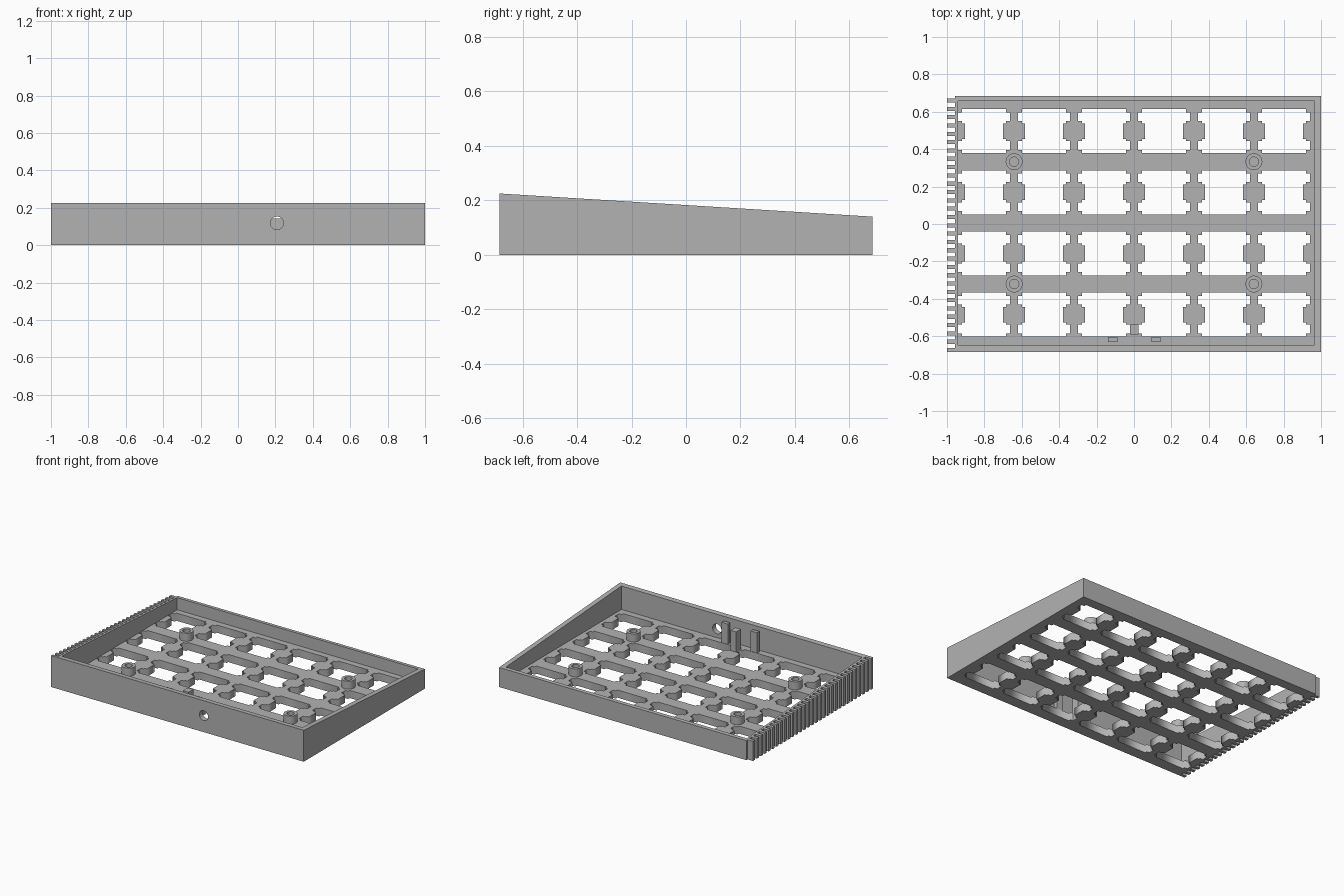
import bpy, bmesh, math
from mathutils import Matrix

if "Cube" in bpy.data.objects:
    bpy.data.objects.remove(bpy.data.objects["Cube"])

grey = bpy.data.materials.new("plain grey")
grey.use_nodes = True
grey.diffuse_color = (0.45, 0.45, 0.45, 1)
grey.node_tree.nodes["Principled BSDF"].inputs["Base Color"].default_value = grey.diffuse_color

FLOOR = 0.055                 # thickness of the key plate
PITCH_X, PITCH_Y = 0.3205, 0.327
MID_Y = 0.006
X0, X1, Y0, Y1 = -0.957, 1.0, -0.685, 0.685          # outer wall
IX0, IX1, IY0, IY1 = -0.942, 0.965, -0.648, 0.658    # inner wall


def rim(y):
    """Height of the sloping rim at depth y."""
    return 0.225 + (0.14 - 0.225) * (y - Y0) / (Y1 - Y0)


def add_object(name, data):
    obj = bpy.data.objects.new(name, data)
    bpy.context.scene.collection.objects.link(obj)
    data.materials.append(grey)
    return obj


def mesh_object(name, bm):
    bmesh.ops.recalc_face_normals(bm, faces=bm.faces[:])
    mesh = bpy.data.meshes.new(name)
    bm.to_mesh(mesh)
    bm.free()
    return add_object(name, mesh)


def select(obj):
    bpy.ops.object.select_all(action='DESELECT')
    obj.select_set(True)
    bpy.context.view_layer.objects.active = obj


def add_box(bm, x0, x1, y0, y1, z0, top):
    """Box whose top follows the function top(y)."""
    for v in bmesh.ops.create_cube(bm, size=1)["verts"]:
        x = x1 if v.co.x > 0 else x0
        y = y1 if v.co.y > 0 else y0
        v.co = (x, y, top(y) if v.co.z > 0 else z0)


# Outer wall: a rectangular ring with a sloping rim
bm = bmesh.new()
outer = [(X0, Y0), (X1, Y0), (X1, Y1), (X0, Y1)]
inner = [(IX0, IY0), (IX1, IY0), (IX1, IY1), (IX0, IY1)]
loops = [[bm.verts.new((x, y, rim(y) if high else 0)) for x, y in pts]
         for pts, high in ((outer, False), (outer, True), (inner, True), (inner, False))]
for a in range(4):
    for i in range(4):
        p, q, j = loops[a], loops[(a + 1) % 4], (i + 1) % 4
        bm.faces.new((p[i], p[j], q[j], q[i]))
wall = mesh_object("outer_wall", bm)

# Round cable hole through the front wall
bm = bmesh.new()
bmesh.ops.create_cone(bm, cap_ends=True, segments=32, radius1=0.035, radius2=0.035, depth=0.2,
                      matrix=Matrix.Translation((0.208, Y0, 0.118)) @ Matrix.Rotation(math.pi / 2, 4, 'X'))
cutter = mesh_object("cable_hole_cutter", bm)
cutter.hide_render = True
cut = wall.modifiers.new("cable_hole", 'BOOLEAN')
cut.object = cutter
cut.operation = 'DIFFERENCE'
cut.solver = 'EXACT'
select(wall)
bpy.ops.object.modifier_apply(modifier=cut.name)
bpy.data.objects.remove(cutter)
bpy.ops.object.shade_smooth_by_angle(angle=math.radians(30))


# Key plate: flat outline with stepped key openings, extruded
def add_outline(curve, pts):
    spline = curve.splines.new('POLY')
    spline.points.add(len(pts) - 1)
    for p, (x, y) in zip(spline.points, pts):
        p.co = (x, y, 0, 1)
    spline.use_cyclic_u = True


quarter = [(0.101, 0), (0.101, 0.042), (0.1175, 0.042), (0.1175, 0.054),
           (0.139, 0.054), (0.139, 0.1), (0.1175, 0.1), (0.1175, 0.1175)]
half = [(x, -y) for x, y in quarter[:0:-1]] + quarter[1:]
opening = half + [(-x, -y) for x, y in half]

curve = bpy.data.curves.new("key_plate", 'CURVE')
curve.dimensions = '2D'
curve.fill_mode = 'BOTH'
curve.extrude = FLOOR / 2
add_outline(curve, inner)
for col in range(6):
    for row in range(4):
        cx, cy = (col - 2.5) * PITCH_X, MID_Y + (row - 1.5) * PITCH_Y
        add_outline(curve, [(cx + x, cy + y) for x, y in opening])
plate = add_object("key_plate", curve)
plate.location.z = FLOOR / 2
select(plate)
bpy.ops.object.convert(target='MESH')

# Comb of upright ribs along the right-hand side
bm = bmesh.new()
RIBS = 31
for i in range(RIBS):
    y = -0.674 + i * (0.66 + 0.674) / (RIBS - 1)
    add_box(bm, -1.0, X0, y - 0.011, y + 0.011, 0, rim)
mesh_object("side_ribs", bm)

# Hollow screw standoffs
bm = bmesh.new()
profile = [(0.045, FLOOR), (0.045, 0.112), (0.025, 0.112), (0.025, FLOOR)]
SEG = 32
for sx in (-1, 1):
    for sy in (-1, 1):
        rings = [[bm.verts.new((sx * 2 * PITCH_X + r * math.cos(2 * math.pi * k / SEG),
                                MID_Y + sy * PITCH_Y + r * math.sin(2 * math.pi * k / SEG), z))
                  for k in range(SEG)] for r, z in profile]
        for a in range(4):
            p, q = rings[a], rings[(a + 1) % 4]
            for k in range(SEG):
                n = (k + 1) % SEG
                bm.faces.new((p[k], p[n], q[n], q[k]))
standoffs = mesh_object("screw_standoffs", bm)
select(standoffs)
bpy.ops.object.shade_smooth_by_angle(angle=math.radians(30))

# Three upright board holders behind the front wall
bm = bmesh.new()
for x0, x1, y0, y1 in ((-0.14, -0.088, -0.632, -0.605),
                       (0.093, 0.143, -0.632, -0.605),
                       (-0.021, 0.023, -0.592, -0.537)):
    add_box(bm, x0, x1, y0, y1, 0.0 if y1 > -0.6 else FLOOR, lambda y: 0.2)
mesh_object("board_holders", bm)
